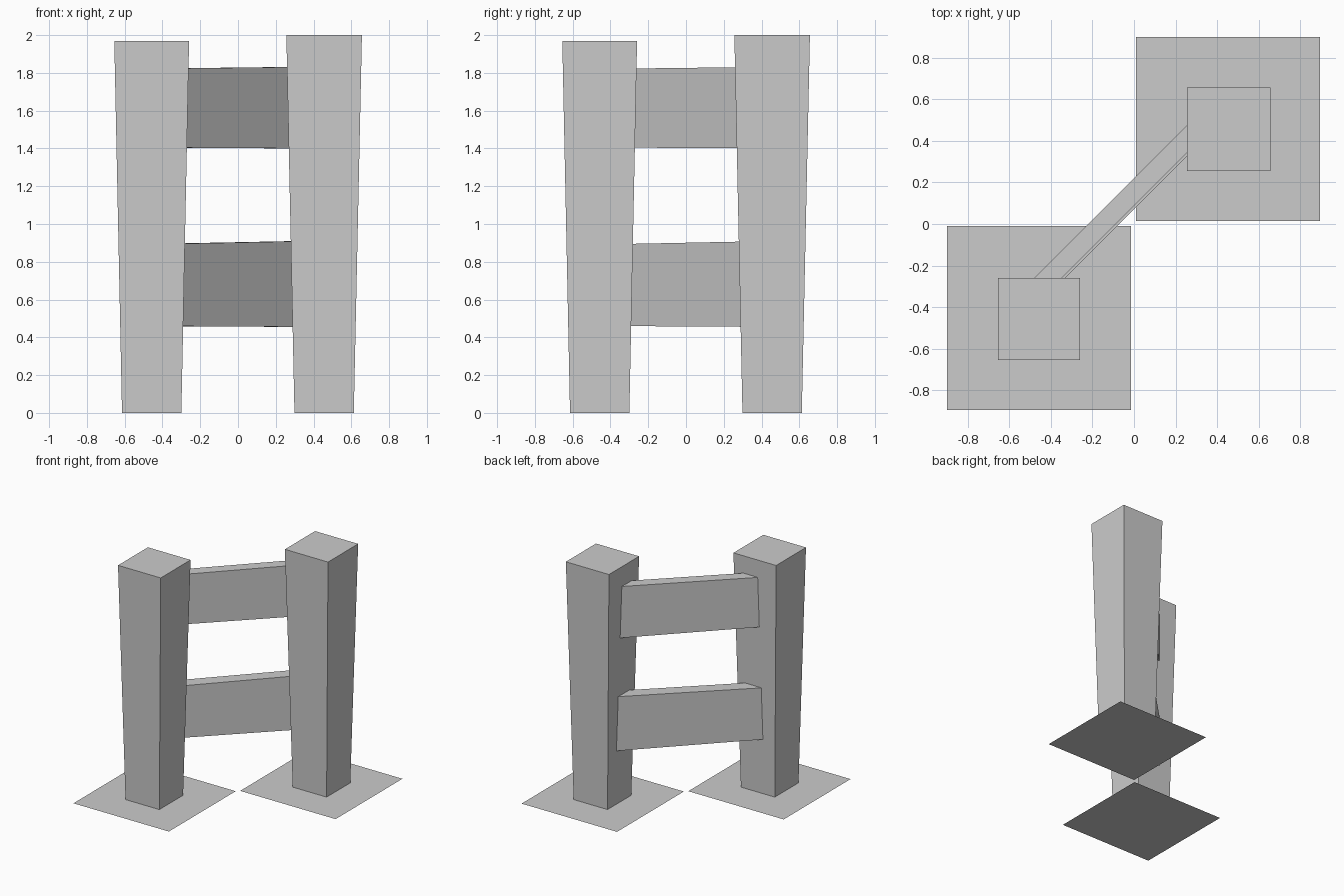
import bpy
import bmesh

cube = bpy.data.objects.get("Cube")
if cube:
    bpy.data.objects.remove(cube, do_unlink=True)

COLOR = (0.6, 0.6, 0.6, 1.0)
grey = bpy.data.materials.new("plain grey")
grey.use_nodes = True
grey.diffuse_color = COLOR
for node in grey.node_tree.nodes:
    if node.type == 'BSDF_PRINCIPLED':
        node.inputs["Base Color"].default_value = COLOR


def finish(name, bm):
    mesh = bpy.data.meshes.new(name)
    bmesh.ops.recalc_face_normals(bm, faces=bm.faces)
    bm.to_mesh(mesh)
    bm.free()
    mesh.materials.append(grey)
    obj = bpy.data.objects.new(name, mesh)
    bpy.context.scene.collection.objects.link(obj)
    return obj


def loft(name, start, end, cap_start=True):
    """Join two four-cornered sections into a tapered block."""
    bm = bmesh.new()
    a = [bm.verts.new(p) for p in start]
    b = [bm.verts.new(p) for p in end]
    for i in range(4):
        j = (i + 1) % 4
        bm.faces.new((a[i], a[j], b[j], b[i]))
    bm.faces.new(b)
    if cap_start:
        bm.faces.new(a[::-1])
    return finish(name, bm)


def square(cx, cy, half, z):
    return [(cx + u * half, cy + v * half, z)
            for u, v in ((-1, -1), (1, -1), (1, 1), (-1, 1))]


def post(name, c, height, half_top):
    # The ground plate closes the foot of the post
    loft(name, square(c, c, 0.157, 0), square(c, c, half_top, height), False)


def plate(name, cx, cy):
    bm = bmesh.new()
    bm.faces.new([bm.verts.new(p) for p in square(cx, cy, 0.443, 0)])
    finish(name, bm)


def rail(name, left, right, inner, outer=0.22, reach=0.42):
    # Sections sit across the diagonal, sunk into the posts
    def section(s, low, high):
        return [(s - o / 2, s + o / 2, z)
                for o, z in ((inner, low), (outer, low), (outer, high), (inner, high))]
    loft(name, section(-reach, *left), section(reach, *right))


# Tapered posts
post("short_post", -0.457, 1.97, 0.198)
post("tall_post", 0.456, 2.0, 0.2)

# Flat ground plates
plate("short_post_plate", -0.457, -0.453)
plate("tall_post_plate", 0.453, 0.457)

# Diagonal rails
rail("upper_rail", (1.405, 1.822), (1.4, 1.832), 0.088)
rail("lower_rail", (0.46, 0.893), (0.455, 0.91), 0.07)
